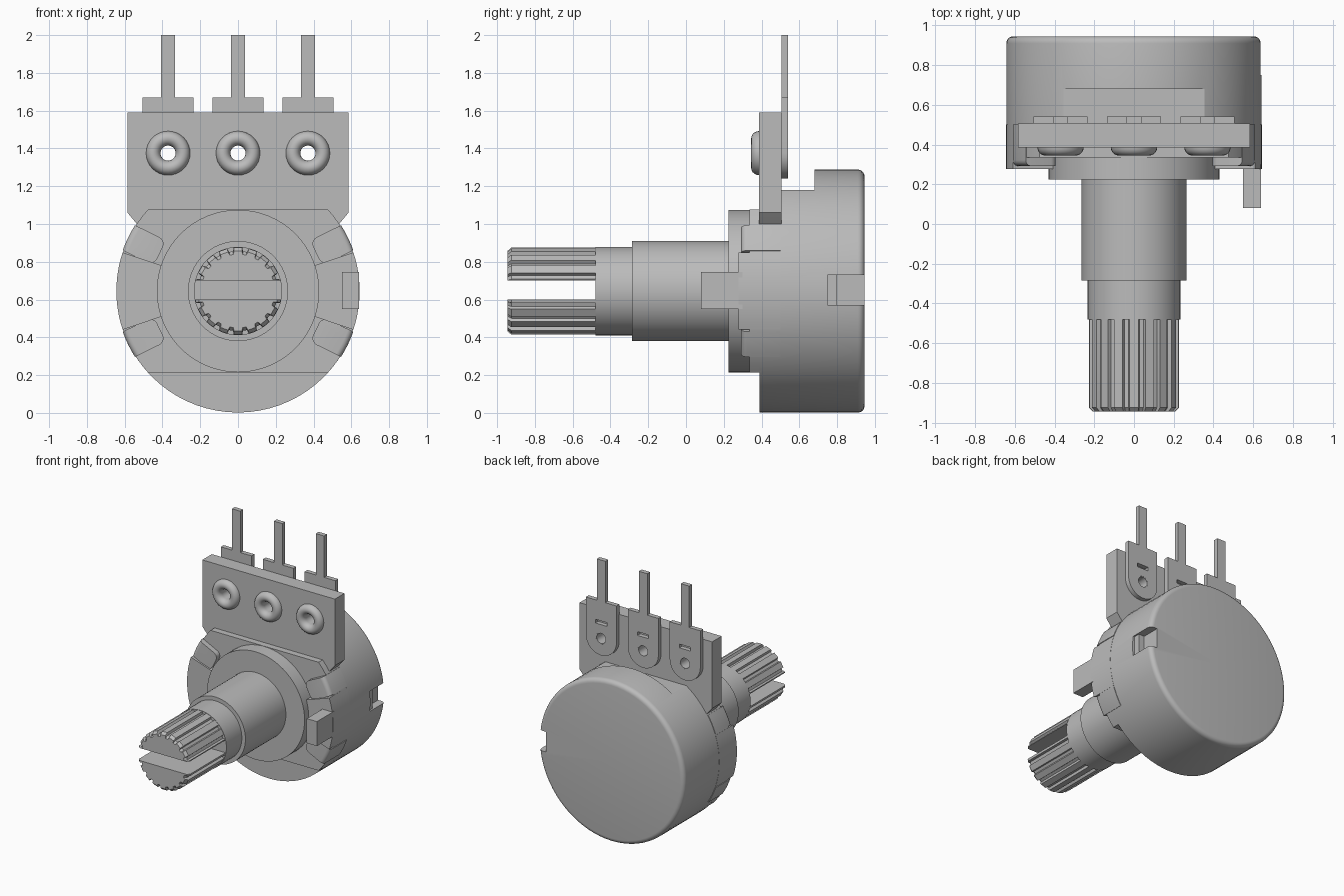
import bpy, bmesh, math
from mathutils import Matrix, Vector

if "Cube" in bpy.data.objects:
    bpy.data.objects.remove(bpy.data.objects["Cube"], do_unlink=True)

AXIS = 0.645   # height of the shaft axis
R = 0.643      # case radius

metal = bpy.data.materials.new("grey_metal")
metal.use_nodes = True
GREY = (0.5, 0.5, 0.5, 1)
metal.diffuse_color = GREY
metal.node_tree.nodes["Principled BSDF"].inputs["Base Color"].default_value = GREY


def finish(bm, name):
    bmesh.ops.recalc_face_normals(bm, faces=bm.faces)
    mesh = bpy.data.meshes.new(name)
    bm.to_mesh(mesh)
    bm.free()
    mesh.materials.append(metal)
    ob = bpy.data.objects.new(name, mesh)
    bpy.context.collection.objects.link(ob)
    return ob


def extrude_bm(outline, y0, y1):
    """Solid from an (x, z) outline, running from y0 to y1."""
    bm = bmesh.new()
    face = bm.faces.new([bm.verts.new((x, y0, z)) for x, z in outline])
    geom = bmesh.ops.extrude_face_region(bm, geom=[face])["geom"]
    verts = [g for g in geom if isinstance(g, bmesh.types.BMVert)]
    bmesh.ops.translate(bm, verts=verts, vec=(0, y1 - y0, 0))
    return bm


def extrude(name, outline, y0, y1):
    return finish(extrude_bm(outline, y0, y1), name)


def lathe(name, profile, x=0, z=AXIS, steps=64, closed=False):
    """Turn an (r, y) profile about a line parallel to y."""
    bm = bmesh.new()
    vs = [bm.verts.new((x + r, y, z)) for r, y in profile]
    pairs = list(zip(vs, vs[1:])) + ([(vs[-1], vs[0])] if closed else [])
    edges = [bm.edges.new(p) for p in pairs]
    bmesh.ops.spin(bm, geom=vs + edges, cent=(x, 0, z), axis=(0, 1, 0),
                   angle=math.tau, steps=steps)
    bmesh.ops.remove_doubles(bm, verts=bm.verts, dist=0.0001)
    return finish(bm, name)


def rod(name, r, y0, y1, x=0, z=AXIS, steps=64):
    return lathe(name, [(0, y0), (r, y0), (r, y1), (0, y1)], x, z, steps)


def box(name, x0, x1, y0, y1, z0, z1):
    return extrude(name, [(x0, z0), (x1, z0), (x1, z1), (x0, z1)], y0, y1)


def cut(ob, cutters):
    """Subtract the cutters from ob, then remove them."""
    for c in cutters:
        mod = ob.modifiers.new("cut", 'BOOLEAN')
        mod.operation = 'DIFFERENCE'
        mod.solver = 'EXACT'
        mod.object = c
    bpy.context.view_layer.update()
    deps = bpy.context.evaluated_depsgraph_get()
    mesh = bpy.data.meshes.new_from_object(ob.evaluated_get(deps))
    ob.modifiers.clear()
    ob.data = mesh
    for c in cutters:
        bpy.data.objects.remove(c, do_unlink=True)
    return ob


def arc(r, a0, a1, n, cx=0, cz=AXIS):
    """Points on an arc, angles in degrees."""
    angles = [math.radians(a0 + (a1 - a0) * i / n) for i in range(n + 1)]
    return [(cx + r * math.cos(a), cz + r * math.sin(a)) for a in angles]


parts = []

# Case: round can with a rounded back edge, a flat at the top and a side notch
rim = [(R - 0.035 + r, 0.91 + y) for r, y in arc(0.035, 0, 90, 5, 0, 0)]
case = lathe("case", [(0, 0.39), (R, 0.39)] + rim + [(0, 0.945)], steps=72)
cut(case, [box("flat_cutter", -1, 1, 0.3, 0.68, 1.18, 1.5),
           box("notch_cutter", 0.575, 0.8, 0.80, 1.1, 0.57, 0.73),
           box("shallow_notch_cutter", 0.625, 0.8, 0.75, 1.1, 0.57, 0.73)])
parts.append(case)

# Front plate: disc with flat top and bottom
half = math.degrees(math.asin(0.432 / R))
outline = arc(R, -half, half, 20) + arc(R, 180 - half, 180 + half, 20)
parts.append(extrude("front_plate", outline, 0.335, 0.40))

# Side wings and bent clips, mirrored left to right and top to bottom
for side, sx in (("left", 1), ("right", -1)):
    wing = arc(R + 0.001, -18.5, 18.5, 12) + arc(0.40, 18.5, -18.5, 8)
    parts.append(extrude(side + "_wing", [(sx * x, z) for x, z in wing], 0.278, 0.5))
    for level, sz in (("upper", 1), ("lower", -1)):
        pad = arc(R + 0.004, -6.6, 6.6, 6, 0, 0)
        pad += arc(0.04, 90, 180, 5, 0.50, 0.034) + arc(0.04, 180, 270, 5, 0.50, -0.034)
        t = math.radians(26)
        turned = [(u * math.cos(t) - v * math.sin(t), u * math.sin(t) + v * math.cos(t))
                  for u, v in pad]
        bm = extrude_bm([(sx * x, AXIS + sz * z) for x, z in turned], 0.292, 0.5)
        bend = [e for e in bm.edges if all(
            v.co.y < 0.3 and math.hypot(v.co.x, v.co.z - AXIS) > 0.62 for v in e.verts)]
        bmesh.ops.bevel(bm, geom=bend, offset=0.03, segments=4, profile=0.5,
                        affect='EDGES')
        parts.append(finish(bm, f"{level}_{side}_clip"))

# Locating tab on the left wing
parts.append(box("locating_tab", 0.55, 0.64, 0.08, 0.30, 0.55, 0.745))

# Collar, bushing and plain shaft
parts.append(rod("collar", 0.43, 0.225, 0.36))
parts.append(rod("bushing", 0.265, -0.285, 0.25))
parts.append(rod("shaft", 0.234, -0.48, -0.25, steps=48))

# Fluted, slotted shaft end with a chamfered tip
TEETH = 18
outline = []
for i in range(TEETH):
    for r, part in ((0.232, -0.28), (0.232, 0.28), (0.212, 0.36), (0.212, 0.64)):
        a = math.tau * (i + part) / TEETH
        outline.append((r * math.sin(a), AXIS + r * math.cos(a)))
bm = extrude_bm(outline, -0.925, -0.47)
tip = [f for f in bm.faces if all(v.co.y < -0.9 for v in f.verts)]
if not tip:
    tip = [bm.faces.new([v for v in bm.verts if v.co.y < -0.9])]
geom = bmesh.ops.extrude_face_region(bm, geom=tip)["geom"]
verts = [g for g in geom if isinstance(g, bmesh.types.BMVert)]
bmesh.ops.translate(bm, verts=verts, vec=(0, -0.02, 0))
bmesh.ops.scale(bm, verts=verts, vec=(0.92, 1, 0.92),
                space=Matrix.Translation(Vector((0, 0, -AXIS))))
bmesh.ops.delete(bm, geom=[f for f in tip if f.is_valid], context='FACES_ONLY')
knurl = finish(bm, "fluted_shaft_end")
cut(knurl, [box("slot_cutter", -0.5, 0.5, -1.2, -0.48, 0.6, 0.7)])
parts.append(knurl)

# Terminal board, with rivet holes
XS = (-0.37, 0, 0.37)
RIVET_Z = 1.375
corner = [(0.50, 0.96), (0.535, 1.0), (0.585, 1.06), (0.585, 1.59)]
board = extrude("terminal_board", corner + [(-x, z) for x, z in reversed(corner)],
                0.386, 0.506)
cut(board, [rod("hole_cutter", 0.045, 0.2, 0.7, x, RIVET_Z, 24) for x in XS])
parts.append(board)

# Terminals and ring-shaped rivets
for label, x in zip(("right", "middle", "left"), XS):
    lug = arc(0.135, 180, 360, 20, x, RIVET_Z)
    lug += [(x + 0.135, 1.67), (x + 0.037, 1.67), (x + 0.037, 2.0),
            (x - 0.037, 2.0), (x - 0.037, 1.67), (x - 0.135, 1.67)]
    terminal = extrude(label + "_terminal", lug, 0.505, 0.541)
    cut(terminal, [rod("hole_cutter", 0.045, 0.2, 0.7, x, RIVET_Z, 24),
                   box("slot_cutter", x - 0.05, x + 0.05, 0.45, 0.7, 1.485, 1.515)])
    parts.append(terminal)
    dome = [(0.0785 + 0.0385 * c, 0.388 - 0.043 * s)
            for c, s in arc(1, 0, 180, 10, 0, 0)]
    parts.append(lathe(label + "_rivet", dome + [(0.040, 0.540), (0.046, 0.540),
                                                 (0.046, 0.388)],
                       x, RIVET_Z, 32, closed=True))

# Smooth curved faces, keep edges crisp
bpy.ops.object.select_all(action='DESELECT')
for ob in parts:
    ob.select_set(True)
bpy.context.view_layer.objects.active = parts[0]
bpy.ops.object.shade_smooth_by_angle(angle=math.radians(30))
